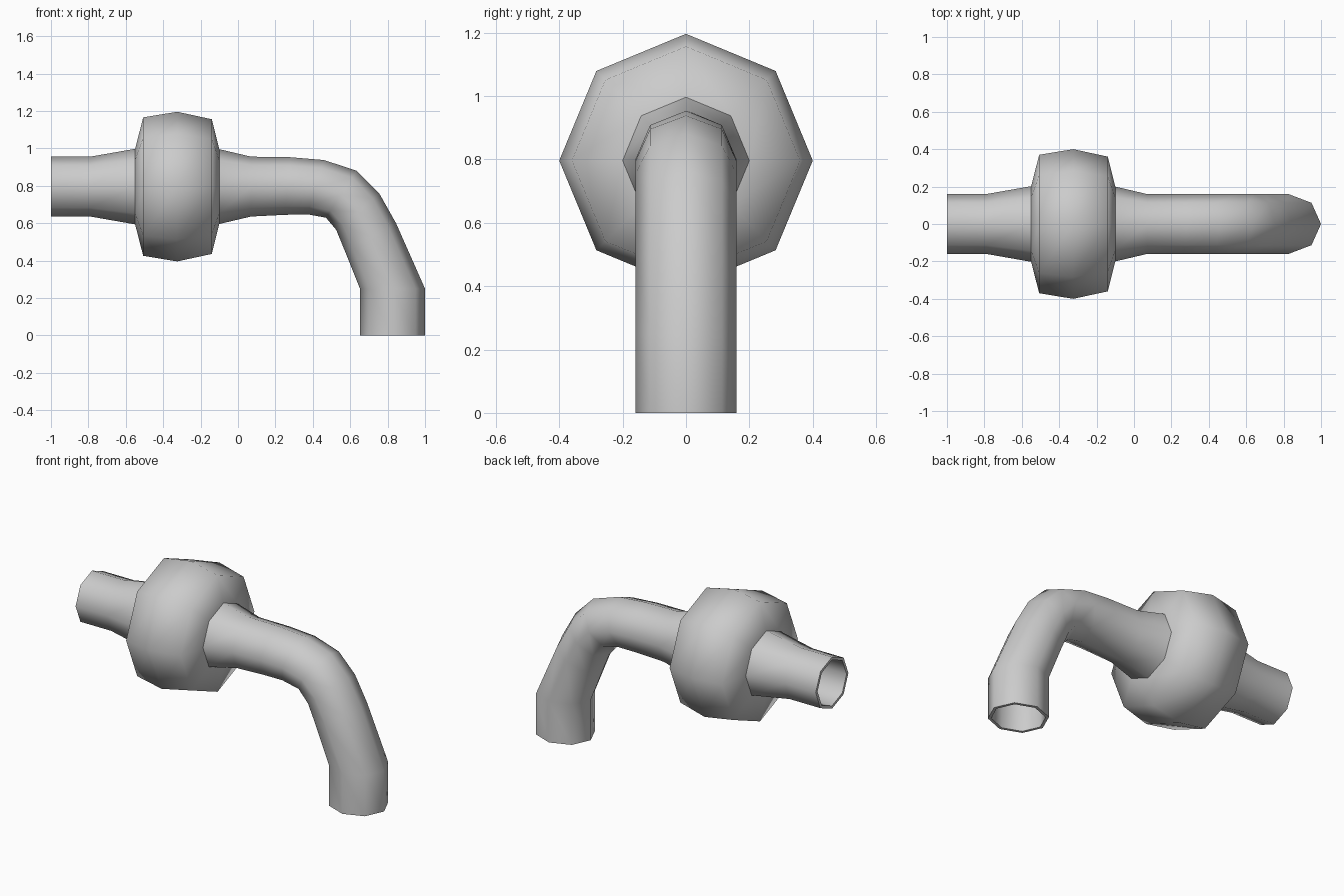
import bpy, bmesh, math
from mathutils import Vector

if "Cube" in bpy.data.objects:
    bpy.data.objects.remove(bpy.data.objects["Cube"])

SIDES = 8
AXIS = 0.796   # height of the horizontal run

grey = bpy.data.materials.new("light grey")
grey.use_nodes = True
grey.diffuse_color = (0.6, 0.6, 0.6, 1)
grey.node_tree.nodes["Principled BSDF"].inputs["Base Color"].default_value = grey.diffuse_color


def straight(x, r):
    """Upright ring on the main axis: top point, bottom point, half width."""
    return (x, AXIS + r), (x, AXIS - r), r


def tube(name, rings, wall=0.018):
    """Skin octagonal rings into a hollow tube with a thin wall."""
    bm = bmesh.new()
    loops = []
    for top, bottom, half_width in rings:
        t, b = Vector((top[0], 0, top[1])), Vector((bottom[0], 0, bottom[1]))
        mid, up = (t + b) / 2, (t - b) / 2
        side = Vector((0, half_width, 0))
        angles = [math.tau * i / SIDES for i in range(SIDES)]
        loops.append([bm.verts.new(mid + up * math.cos(a) + side * math.sin(a)) for a in angles])
    for a, b in zip(loops, loops[1:]):
        for i in range(SIDES):
            j = (i + 1) % SIDES
            bm.faces.new((a[i], b[i], b[j], a[j]))
    # Make every face point away from the tube's centre line
    face = bm.faces[:][0]
    centre = sum((v.co for v in loops[0] + loops[1]), Vector()) / (2 * SIDES)
    face.normal_update()
    if face.normal.dot(face.calc_center_median() - centre) < 0:
        bmesh.ops.reverse_faces(bm, faces=bm.faces[:])
    mesh = bpy.data.meshes.new(name)
    bm.to_mesh(mesh)
    bm.free()
    mesh.materials.append(grey)
    ob = bpy.data.objects.new(name, mesh)
    bpy.context.collection.objects.link(ob)
    bpy.ops.object.select_all(action='DESELECT')
    ob.select_set(True)
    bpy.context.view_layer.objects.active = ob
    shell = ob.modifiers.new("wall", 'SOLIDIFY')
    shell.thickness, shell.offset = wall, -1
    bpy.ops.object.modifier_apply(modifier=shell.name)
    bpy.ops.object.shade_smooth_by_angle(angle=math.radians(80))
    return ob


# Short inlet pipe, flaring towards the body
tube("inlet_pipe", [straight(-1, 0.16), straight(-0.79, 0.16), straight(-0.55, 0.202)])

# Bulging body
tube("bulb_body", [straight(-0.55, 0.202), straight(-0.507, 0.37), straight(-0.325, 0.4),
                   straight(-0.14, 0.36), straight(-0.1, 0.2)])

# Outlet pipe, bending down to the spout
W = 0.16
tube("outlet_spout", [
    straight(-0.1, 0.2), straight(0.07, W),
    ((0.28, 0.953), (0.25, 0.645), W),
    ((0.46, 0.938), (0.37, 0.648), W),
    ((0.635, 0.88), (0.47, 0.63), W),
    ((0.755, 0.76), (0.525, 0.565), W),
    ((0.845, 0.6), (0.57, 0.455), W),
    ((1.0, 0.25), (0.652, 0.25), W),
    ((1.0, 0), (0.652, 0), W),
])
